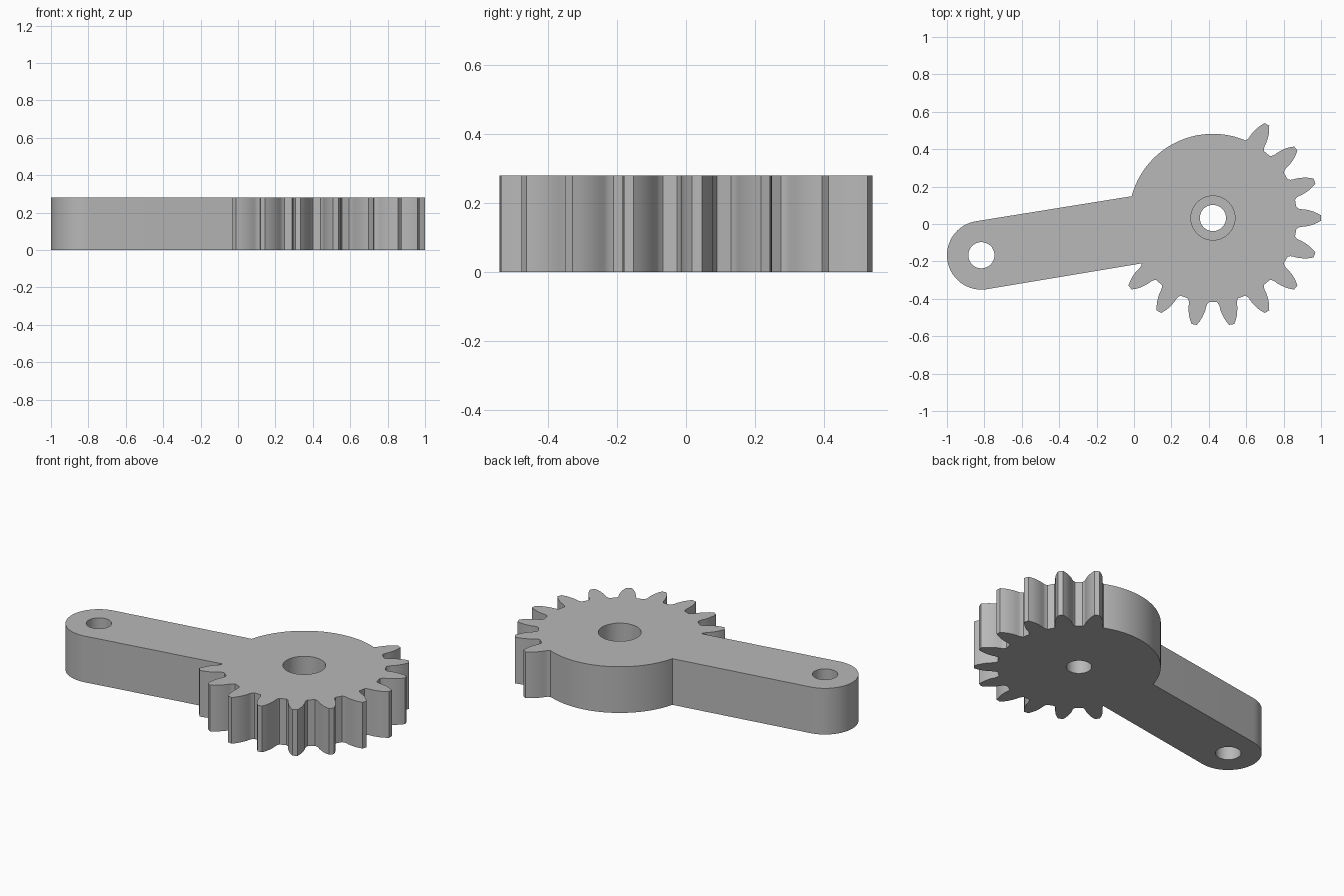
import bpy
import bmesh
import math
from mathutils import Vector

cube = bpy.data.objects.get("Cube")
if cube:
    bpy.data.objects.remove(cube, do_unlink=True)

HEIGHT = 0.28
HUB = Vector((0.422, 0.032))
END = Vector((-0.816, -0.167))
ROOT_R, END_R = 0.45, 0.184
HOLE_R, BORE_R, BORE_DEPTH = 0.07, 0.118, 0.15
# Half tooth flank: radial distance, half width
FLANK = [(0.446, 0.058), (0.459, 0.050), (0.473, 0.047), (0.492, 0.046),
         (0.515, 0.041), (0.536, 0.035), (0.557, 0.026), (0.578, 0.014)]

grey = bpy.data.materials.new("grey")
grey.use_nodes = True
colour = (0.48, 0.48, 0.48, 1)
grey.diffuse_color = colour
grey.node_tree.nodes["Principled BSDF"].inputs["Base Color"].default_value = colour


def polar(centre, radius, angle):
    return centre + radius * Vector((math.cos(angle), math.sin(angle)))


def arc(centre, radius, start, stop, steps):
    return [polar(centre, radius, start + (stop - start) * i / steps)
            for i in range(steps + 1)]


def tooth(angle):
    out = Vector((math.cos(angle), math.sin(angle)))
    side = Vector((-out.y, out.x))
    right = [HUB + out * r - side * w for r, w in FLANK]
    left = [HUB + out * r + side * w for r, w in reversed(FLANK)]
    return right + left


def prism(name, points, low, high):
    bm = bmesh.new()
    base = bm.faces.new([bm.verts.new((p.x, p.y, low)) for p in points])
    top = bmesh.ops.extrude_face_region(bm, geom=[base])["geom"]
    verts = [v for v in top if isinstance(v, bmesh.types.BMVert)]
    bmesh.ops.translate(bm, verts=verts, vec=(0, 0, high - low))
    bmesh.ops.recalc_face_normals(bm, faces=bm.faces)
    mesh = bpy.data.meshes.new(name)
    bm.to_mesh(mesh)
    bm.free()
    mesh.materials.append(grey)
    obj = bpy.data.objects.new(name, mesh)
    bpy.context.collection.objects.link(obj)
    return obj


# Sector gear: teeth every 20 degrees, then the plain rim up to the arm
outline = []
for degrees in range(-140, 61, 20):
    outline += tooth(math.radians(degrees))
axis = HUB - END
tilt = math.atan2(axis.y, axis.x)
spread = math.asin(END_R / ROOT_R)
outline += arc(HUB, ROOT_R, math.radians(68), tilt + math.pi - spread, 40)

# Rounded arm end, with straight sides back to the gear
outline += arc(END, END_R, tilt + math.pi / 2, tilt + math.pi * 1.5, 32)
body = prism("sector_gear_arm", outline, 0, HEIGHT)


# Through holes and the counterbore above the hub
def drill(name, centre, radius, low):
    ring = arc(centre, radius, 0, math.tau, 48)[:-1]
    cutter = prism(name, ring, low, HEIGHT + 0.1)
    cutter.hide_render = True
    cut = body.modifiers.new(name, "BOOLEAN")
    cut.operation = "DIFFERENCE"
    cut.solver = "EXACT"
    cut.object = cutter
    bpy.ops.object.modifier_apply(modifier=cut.name)
    bpy.data.objects.remove(cutter, do_unlink=True)


bpy.ops.object.select_all(action="DESELECT")
bpy.context.view_layer.objects.active = body
body.select_set(True)
drill("arm_hole", END, HOLE_R, -0.1)
drill("hub_hole", HUB, HOLE_R, -0.1)
drill("hub_counterbore", HUB, BORE_R, HEIGHT - BORE_DEPTH)
bpy.ops.object.shade_smooth_by_angle(angle=math.radians(30))
